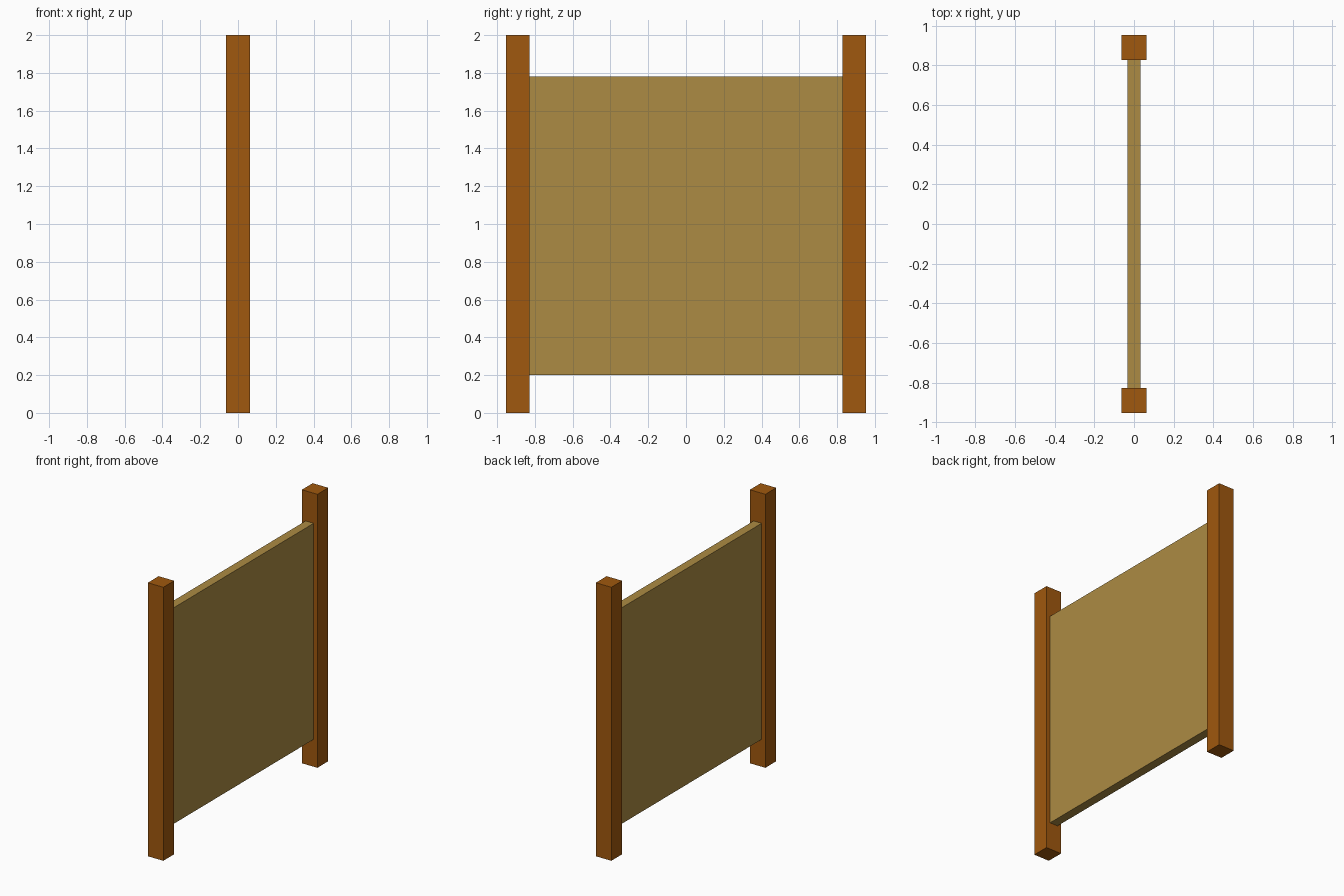
import bpy

if "Cube" in bpy.data.objects:
    bpy.data.objects.remove(bpy.data.objects["Cube"])


def material(name, rgb):
    m = bpy.data.materials.new(name)
    m.diffuse_color = (*rgb, 1.0)
    m.use_nodes = True
    m.node_tree.nodes["Principled BSDF"].inputs["Base Color"].default_value = m.diffuse_color
    return m


def box(name, lo, hi, mat):
    """Axis-aligned box between two corners."""
    centre = [(a + b) / 2 for a, b in zip(lo, hi)]
    bpy.ops.mesh.primitive_cube_add(size=1, location=centre)
    ob = bpy.context.object
    ob.name = name
    ob.scale = [b - a for a, b in zip(lo, hi)]
    bpy.ops.object.transform_apply(location=False, rotation=False, scale=True)
    ob.data.materials.append(mat)
    return ob


post_wood = material("dark_orange_wood", (0.352, 0.098, 0.0044))
panel_wood = material("pale_tan_wood", (0.413, 0.258, 0.056))

HALF_POST = 0.0625   # half thickness of a post
POST_Y = 0.89        # distance of post centres from the middle

# Two square posts
for name, side in (("front_post", -1), ("back_post", 1)):
    y = side * POST_Y
    box(name, (-HALF_POST, y - HALF_POST, 0), (HALF_POST, y + HALF_POST, 2), post_wood)

# Raised panel spanning between the posts
inner = POST_Y - HALF_POST
box("fence_panel", (-0.0325, -inner, 0.2), (0.0325, inner, 1.78), panel_wood)
